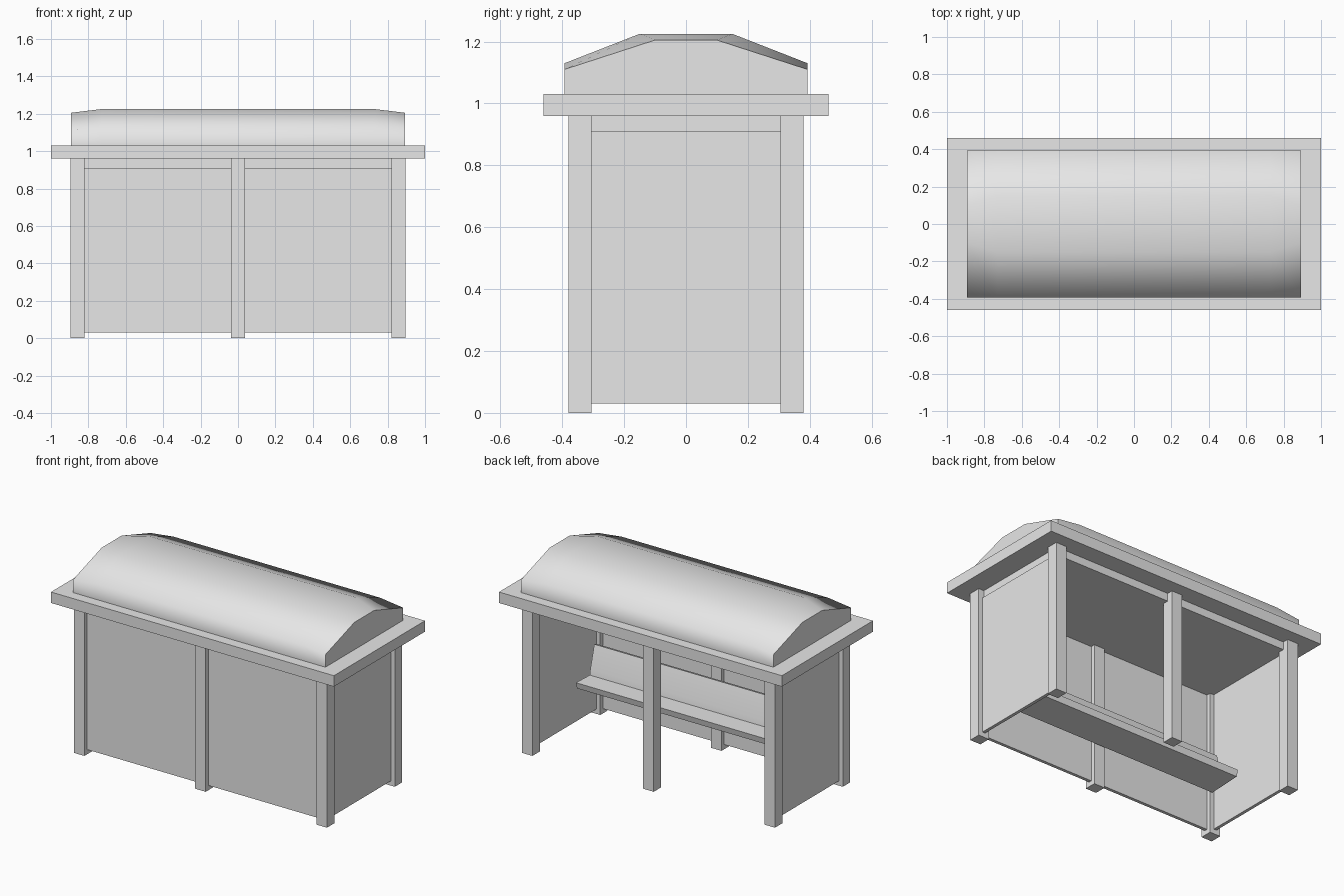
import bpy, bmesh, math

old = bpy.data.objects.get("Cube")
if old:
    bpy.data.objects.remove(old, do_unlink=True)

GREY = (0.8, 0.8, 0.8, 1)
mat = bpy.data.materials.new("light_grey")
mat.use_nodes = True
mat.diffuse_color = GREY
mat.node_tree.nodes["Principled BSDF"].inputs["Base Color"].default_value = GREY


def finish(name, bm, smooth=0):
    bmesh.ops.recalc_face_normals(bm, faces=bm.faces)
    mesh = bpy.data.meshes.new(name)
    bm.to_mesh(mesh)
    bm.free()
    mesh.materials.append(mat)
    ob = bpy.data.objects.new(name, mesh)
    bpy.context.collection.objects.link(ob)
    if smooth:
        bpy.ops.object.select_all(action='DESELECT')
        ob.select_set(True)
        bpy.context.view_layer.objects.active = ob
        bpy.ops.object.shade_smooth_by_angle(angle=math.radians(smooth))
    return ob


def box(name, x, y, z):
    """Box from (min, max) pairs."""
    bm = bmesh.new()
    bmesh.ops.create_cube(bm, size=1)
    for v in bm.verts:
        v.co = [(a + b) / 2 + c * (b - a) for c, (a, b) in zip(v.co, (x, y, z))]
    return finish(name, bm)


def loft(name, sections, smooth=0):
    """Skin closed (y, z) profiles placed along x."""
    bm = bmesh.new()
    rings = [[bm.verts.new((x, y, z)) for y, z in prof] for x, prof in sections]
    for r, s in zip(rings, rings[1:]):
        for i in range(len(r)):
            j = (i + 1) % len(r)
            bm.faces.new((r[i], r[j], s[j], s[i]))
    bm.faces.new(rings[0])
    bm.faces.new(rings[-1])
    return finish(name, bm, smooth)


# Six square posts
POST = 0.0375
PX, PY = 0.8575, 0.3425
for row, y in (("front", -PY), ("back", PY)):
    for col, x in (("right", -PX), ("middle", 0), ("left", PX)):
        box(f"{row}_{col}_post", (x - POST, x + POST), (y - POST, y + POST), (0, 0.97))

# Thin wall panels set on the post centre lines; the back stays open
T = 0.01
WALL = (0.03, 0.91)
for side, s in (("right", -1), ("left", 1)):
    box(f"{side}_end_panel", (s * PX - T, s * PX + T), (POST - PY, PY - POST), WALL)
    span = sorted((s * POST, s * (PX - POST)))
    box(f"front_{side}_panel", span, (-PY - T, -PY + T), WALL)

# Ceiling block and overhanging roof slab
box("ceiling", (-PX, PX), (-PY, PY), (0.91, 0.97))
box("roof_slab", (-1, 1), (-0.46, 0.46), (0.96, 1.03))


# Faceted roof dome, lower at both ends
def dome_profile(shoulder, flat, top):
    half = [(0.393, 1.03), (0.393, shoulder), (flat, top)]
    return half + [(-y, z) for y, z in reversed(half)]


end = dome_profile(1.11, 0.10, 1.205)
mid = dome_profile(1.13, 0.15, 1.225)
loft("roof_dome", [(-0.893, end), (-0.73, mid), (0.73, mid), (0.893, end)], smooth=75)

# Bench: seat plank and reclined backrest
bench = [(-0.07, 0.26), (-0.06, 0.30), (-0.20, 0.295), (-0.205, 0.33),
         (-0.245, 0.475), (-0.275, 0.465), (-0.24, 0.32), (-0.285, 0.28), (-0.285, 0.25)]
loft("bench", [(-0.82, bench), (0.82, bench)], smooth=30)
